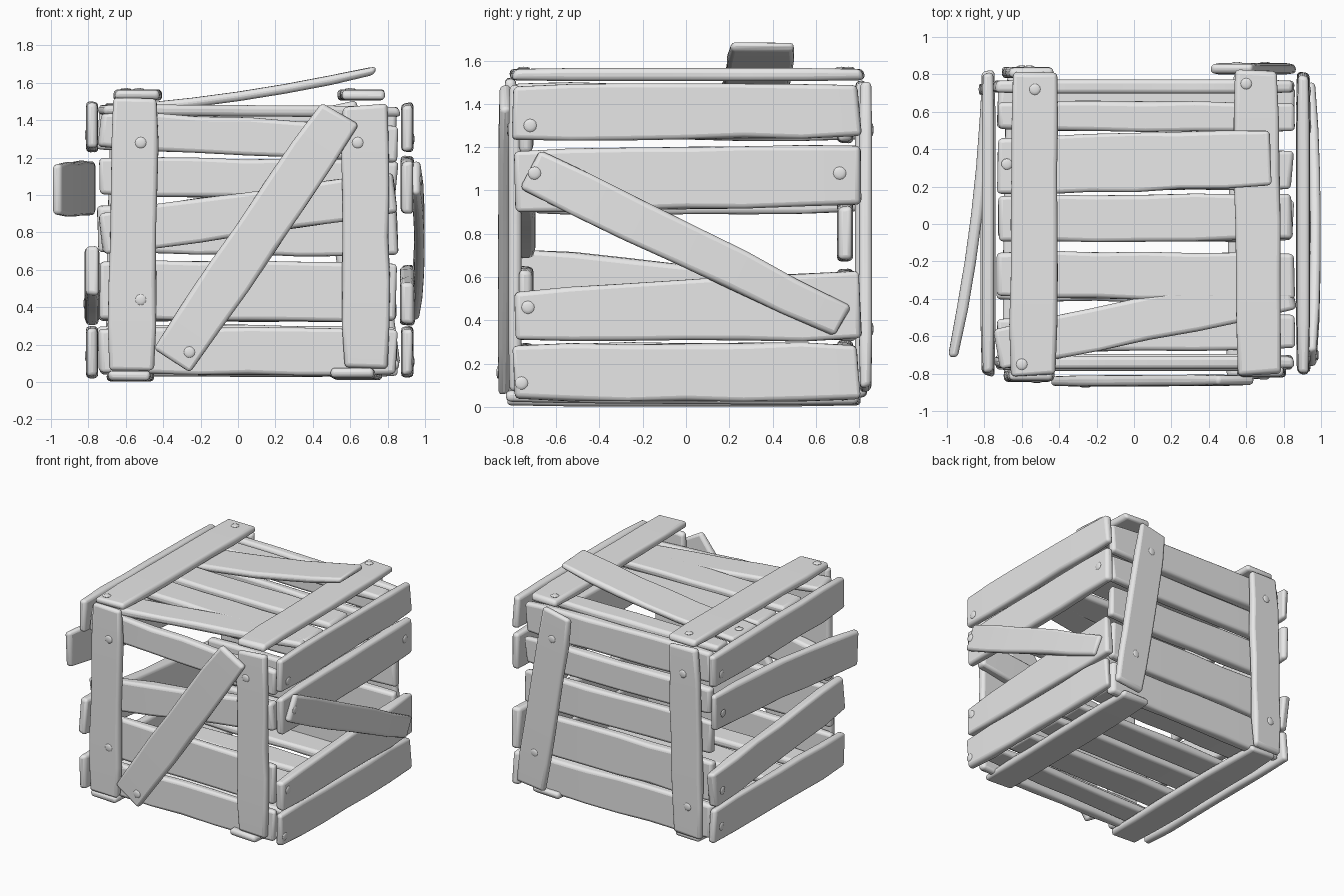
import bpy, bmesh, random
from mathutils import Vector, Matrix

old = bpy.data.objects.get("Cube")
if old:
    bpy.data.objects.remove(old, do_unlink=True)
random.seed(4)

wood = bpy.data.materials.new("plain_grey")
wood.use_nodes = True
GREY = (0.8, 0.8, 0.8, 1)
wood.diffuse_color = GREY
wood.node_tree.nodes["Principled BSDF"].inputs["Base Color"].default_value = GREY

X, Y, Z = Vector((1, 0, 0)), Vector((0, 1, 0)), Vector((0, 0, 1))


def finish(bm, name):
    bmesh.ops.recalc_face_normals(bm, faces=bm.faces)
    mesh = bpy.data.meshes.new(name)
    bm.to_mesh(mesh)
    bm.free()
    mesh.materials.append(wood)
    ob = bpy.data.objects.new(name, mesh)
    bpy.context.collection.objects.link(ob)
    return ob


def smooth(ob, angle):
    bpy.ops.object.select_all(action="DESELECT")
    ob.select_set(True)
    bpy.context.view_layer.objects.active = ob
    bpy.ops.object.shade_smooth_by_angle(angle=angle)


def plank(name, p, q, width, normal, thick=0.06, bend=0.0, end_width=None):
    """Worn board from p to q, facing normal, lofted from uneven sections."""
    p, q = Vector(p), Vector(q)
    u = (q - p).normalized()
    n = (normal - u * normal.dot(u)).normalized()
    w = n.cross(u)
    bm = bmesh.new()
    rings, steps = [], 6
    for i in range(steps + 1):
        t = i / steps
        centre = p.lerp(q, t) - n * bend * 4 * t * (1 - t)
        end = i in (0, steps)
        wide = width + ((end_width or width) - width) * t
        ring = []
        for sw, sn in ((-1, -1), (1, -1), (1, 1), (-1, 1)):
            half = wide / 2 + random.uniform(-0.007, 0.007) - (0.008 if end else 0)
            deep = thick / 2 * (0.85 if end else 1)
            slip = random.uniform(-0.015, 0.015) if end else 0
            ring.append(bm.verts.new(centre + w * sw * half + n * sn * deep + u * slip))
        rings.append(ring)
    for a, b in zip(rings, rings[1:]):
        for k in range(4):
            bm.faces.new((a[k], a[(k + 1) % 4], b[(k + 1) % 4], b[k]))
    bm.faces.new(rings[0])
    bm.faces.new(rings[-1])
    ob = finish(bm, name)
    bevel = ob.modifiers.new("worn_edges", "BEVEL")
    bevel.width, bevel.segments = 0.022, 3
    bevel.limit_method, bevel.angle_limit = "ANGLE", 0.8
    smooth(ob, 0.9)


def nail(loc, normal):
    bm = bmesh.new()
    bmesh.ops.create_uvsphere(bm, u_segments=12, v_segments=6, radius=0.03)
    turn = normal.to_track_quat("Z", "Y").to_matrix().to_4x4()
    flat = Matrix.Diagonal((1, 1, 0.25, 1))
    bmesh.ops.transform(bm, matrix=Matrix.Translation(loc) @ turn @ flat, verts=bm.verts)
    smooth(finish(bm, "nail"), 0.9)


# Front boards: left height, right height, width, thickness
for zl, zr, w, t in ((0.17, 0.16, 0.25, 0.07), (0.49, 0.48, 0.32, 0.07),
                     (0.79, 1.01, 0.23, 0.09), (1.35, 1.27, 0.2, 0.07)):
    plank("front_board", (-0.74, -0.74, zl), (0.85, -0.74, zr), w, -Y, t)

# Back boards
for zl, zr, w in ((0.17, 0.16, 0.27), (0.48, 0.48, 0.31), (0.82, 0.8, 0.26),
                  (1.1, 1.08, 0.21), (1.36, 1.34, 0.24)):
    plank("back_board", (-0.75, 0.735, zl), (0.85, 0.735, zr), w, Y, 0.075)

# Left side boards: front height, back height, front width, back width, thickness
for zf, zb, w, v, t in ((0.16, 0.16, 0.26, 0.27, 0.065), (0.42, 0.47, 0.23, 0.33, 0.08),
                        (1.04, 1.07, 0.29, 0.28, 0.07), (1.36, 1.37, 0.26, 0.25, 0.065)):
    plank("left_board", (0.905, -0.8, zf), (0.905, 0.8, zb), w, X, t, 0, v)

# Right side boards, the loose one swings outward at the front
for zf, zb, w, t in ((0.16, 0.16, 0.27, 0.065), (0.6, 0.44, 0.28, 0.08), (1.37, 1.36, 0.26, 0.065)):
    plank("right_board", (-0.78, -0.8, zf), (-0.78, 0.8, zb), w, -X, t)
plank("right_loose_board", (-0.967, -0.7, 1.03), (-0.785, 0.8, 1.04), 0.29, -X, bend=0.035)

# Floor and lid slats: left y, right y, width
for yl, yr, w in ((0.62, 0.62, 0.23), (0.3, 0.29, 0.22), (0.03, 0.02, 0.23),
                  (-0.28, -0.3, 0.26), (-0.6, -0.57, 0.19)):
    plank("floor_slat", (-0.73, yl, 0.09), (0.85, yr, 0.09), w, -Z)
for yl, yr, w in ((0.58, 0.57, 0.16), (0.03, 0.04, 0.25), (-0.27, -0.28, 0.25), (-0.67, -0.35, 0.23)):
    plank("lid_slat", (-0.73, yl, 1.455), (0.85, yr, 1.445), w, Z)
plank("lid_loose_slat", (-0.73, 0.31, 1.45), (0.73, 0.35, 1.665), 0.31, Z, 0.05, 0.03)

# Battens over lid and floor
plank("lid_batten", (-0.54, -0.81, 1.535), (-0.53, 0.82, 1.535), 0.25, Z)
plank("lid_batten", (0.67, -0.8, 1.535), (0.65, 0.82, 1.535), 0.24, Z)
plank("floor_batten", (-0.58, -0.83, 0.033), (-0.57, 0.8, 0.033), 0.24, -Z)
plank("floor_batten", (0.61, -0.83, 0.05), (0.65, 0.8, 0.038), 0.25, -Z)

# Corner posts and diagonal braces
plank("front_post", (-0.57, -0.815, 0.06), (-0.55, -0.81, 1.52), 0.25, -Y)
plank("front_post", (0.685, -0.79, 0.07), (0.68, -0.79, 1.48), 0.25, -Y)
plank("back_post", (-0.59, 0.81, 0.05), (-0.55, 0.81, 1.5), 0.25, Y)
plank("back_post", (0.75, 0.83, 0.08), (0.52, 0.83, 1.48), 0.25, Y)
plank("front_brace", (-0.35, -0.84, 0.12), (0.545, -0.835, 1.435), 0.25, -Y)
plank("left_brace", (0.952, -0.73, 1.1), (0.945, 0.72, 0.395), 0.22, X, 0.055, -0.022, 0.17)

# Nail heads
for x, z, y in ((-0.52, 1.28, -0.841), (-0.52, 0.44, -0.843), (0.64, 1.28, -0.82), (-0.26, 0.16, -0.868)):
    nail((x, y, z), -Y)
for x, z, y in ((-0.56, 1.3, 0.84), (-0.6, 0.28, 0.84), (0.55, 1.28, 0.859), (0.7, 0.36, 0.859)):
    nail((x, y, z), Y)
for y, z, x in ((-0.72, 1.3, 0.936), (-0.7, 1.08, 0.98), (0.71, 1.08, 0.938),
                (-0.73, 0.46, 0.942), (-0.76, 0.11, 0.936)):
    nail((x, y, z), X)
for z, x in ((0.14, -0.811), (0.42, -0.819), (1.02, -0.823), (1.32, -0.811)):
    nail((x, 0.72, z), -X)
for x, y, z in ((-0.53, 0.72, 1.564), (0.6, 0.75, 1.564), (-0.6, -0.75, 1.564), (-0.68, 0.32, 1.485)):
    nail((x, y, z), Z)
